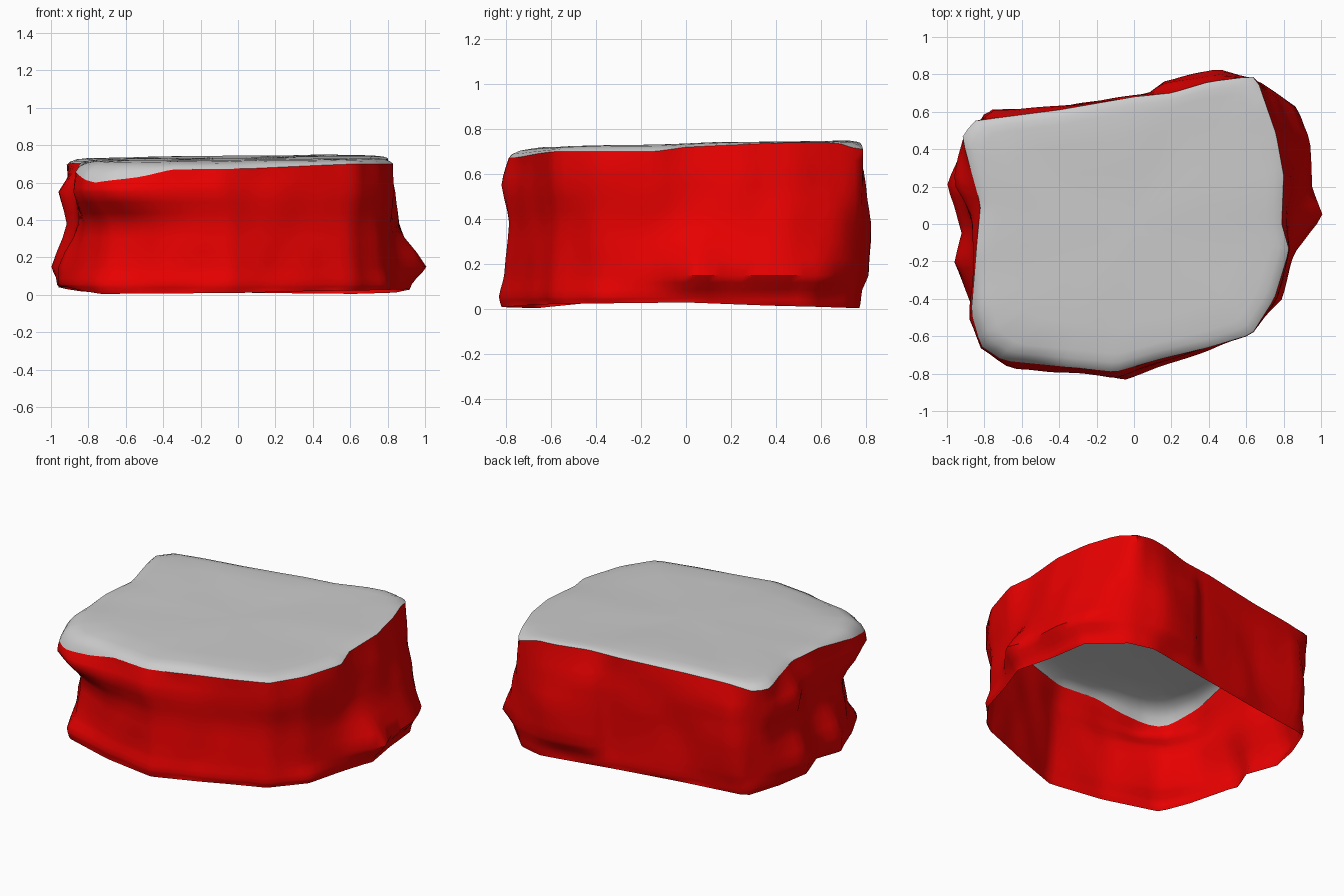
import bpy, bmesh, math
from mathutils import Vector, noise

if "Cube" in bpy.data.objects:
    bpy.data.objects.remove(bpy.data.objects["Cube"])

N = 120  # columns around the rock

# Plan outlines (counter-clockwise) at several heights
BASE = [(.93, .05), (.88, .3), (.85, .55), (.66, .74), (.5, .78), (.12, .71), (-.4, .62), (-.83, .56),
        (-.92, .35), (-.97, .15), (-.90, -.05), (-.96, -.2), (-.84, -.5), (-.75, -.66), (-.4, -.77),
        (-.05, -.83), (.25, -.73), (.62, -.59), (.79, -.4), (.86, -.15)]
LOW = [(1.01, .04), (.95, .2), (.94, .45), (.88, .62), (.67, .76), (.45, .82), (.14, .76), (.09, .70),
       (-.4, .62), (-.8, .59), (-.92, .4), (-1.0, .2), (-.92, -.05), (-.96, -.2), (-.83, -.45),
       (-.71, -.62), (-.4, -.74), (-.05, -.81), (.25, -.71), (.62, -.58), (.76, -.4), (.86, -.15)]
MID = [(.84, .03), (.86, .25), (.86, .45), (.76, .68), (.65, .77), (.45, .83), (.14, .76), (.09, .70),
       (-.4, .62), (-.78, .61), (-.89, .45), (-.91, .2), (-.86, 0), (-.85, -.2), (-.82, -.41),
       (-.71, -.59), (-.4, -.73), (-.05, -.79), (.25, -.69), (.60, -.57), (.75, -.4), (.82, -.15)]
HIGH = [(.82, .03), (.84, .25), (.80, .5), (.66, .78), (.45, .80), (.14, .75), (.08, .70), (-.3, .64),
        (-.76, .61), (-.91, .48), (-.97, .22), (-.86, .03), (-.86, -.25), (-.88, -.5), (-.82, -.66),
        (-.65, -.77), (-.1, -.82), (.3, -.69), (.63, -.59), (.77, -.4), (.84, -.13)]
TOP = [(.79, 0), (.80, .26), (.76, .48), (.66, .77), (.63, .79), (.4, .76), (.2, .70), (0, .68), (-.4, .61),
       (-.86, .55), (-.92, .46), (-.82, .1), (-.84, -.1), (-.87, -.47), (-.82, -.65), (-.7, -.73),
       (-.1, -.79), (.15, -.72), (.4, -.66), (.63, -.59), (.75, -.4), (.83, -.14)]
# Heights by angle in degrees: colour seam and bottom rim
SEAM = [(0, .72), (30, .74), (44, .74), (50, .705), (56, .74), (100, .725), (140, .71), (149, .69), (160, .705),
        (190, .705), (210, .65), (222, .60), (235, .63), (245, .67), (275, .675), (317, .70), (350, .70), (360, .72)]
RIM = [(0, .03), (25, .015), (50, .005), (90, .012), (145, .015), (170, .04), (195, .045), (222, .005),
       (270, .01), (300, .02), (330, .025), (360, .03)]


def radius(outline, a):
    """Distance from the centre to the outline along angle a."""
    d = Vector((math.cos(a), math.sin(a)))
    for i, p in enumerate(outline):
        p, q = Vector(p), Vector(outline[(i + 1) % len(outline)])
        e = q - p
        den = d.x * e.y - d.y * e.x
        if abs(den) < 1e-9:
            continue
        t = (p.x * e.y - p.y * e.x) / den
        s = (p.x * d.y - p.y * d.x) / den
        if t > 0 and -1e-6 <= s <= 1 + 1e-6:
            return t
    return .8


def height(table, a):
    deg = math.degrees(a) % 360
    for (d0, z0), (d1, z1) in zip(table, table[1:]):
        if d0 <= deg <= d1:
            return z0 + (z1 - z0) * (deg - d0) / (d1 - d0)


def surface_z(x, y):
    """Gently tilted top surface."""
    return .732 + .008 * x + .02 * y + .006 * noise.noise(Vector((x * 3, y * 3, 2)))


def polar(r, a, z):
    return Vector((r * math.cos(a), r * math.sin(a), z))


def build(name, rings, centre=None, colour=None):
    """Skin a stack of closed rings, optionally closing to a centre point."""
    bm = bmesh.new()
    rows = [[bm.verts.new(p) for p in ring] for ring in rings]
    for lo, hi in zip(rows, rows[1:]):
        for i in range(N):
            j = (i + 1) % N
            bm.faces.new((lo[i], lo[j], hi[j], hi[i]))
    if centre:
        c = bm.verts.new(centre)
        for i in range(N):
            bm.faces.new((rows[-1][i], rows[-1][(i + 1) % N], c))
    me = bpy.data.meshes.new(name)
    bm.to_mesh(me)
    bm.free()
    ob = bpy.data.objects.new(name, me)
    bpy.context.collection.objects.link(ob)
    if colour:
        mat = bpy.data.materials.new(name + "_red")
        mat.diffuse_color = colour
        mat.use_nodes = True
        mat.node_tree.nodes["Principled BSDF"].inputs["Base Color"].default_value = mat.diffuse_color
        me.materials.append(mat)
    bpy.ops.object.select_all(action='DESELECT')
    ob.select_set(True)
    bpy.context.view_layer.objects.active = ob
    bpy.ops.object.shade_smooth_by_angle(angle=math.radians(50))


angles = [2 * math.pi * i / N for i in range(N)]

# Craggy side wall, open underneath
levels = [(0, BASE), (.055, BASE), (.15, LOW), (.38, MID), (.55, HIGH), (1, TOP)]
wall = [[] for _ in range(16)]
for a in angles:
    top, rim = height(SEAM, a), height(RIM, a)
    keys = []
    for z, outline in levels:
        r = radius(outline, a) * (.99 if z == 0 else 1)
        keys.append((rim if z == 0 else min(z, top), r))
    for k in range(16):
        u = k / 3
        i = min(int(u), 4)
        f = u - i
        g = f * f * (3 - 2 * f) * .5 + f * .5
        z = keys[i][0] + (keys[i + 1][0] - keys[i][0]) * f
        r = keys[i][1] + (keys[i + 1][1] - keys[i][1]) * g
        if 0 < k < 15:
            r += .012 * noise.noise(polar(r, a, z) * 5)
        wall[k].append(polar(r, a, z))
build("rock_wall", wall, colour=(.8, 0, 0, 1))

# Smooth cap with a slightly rounded rim
cap = [wall[-1]]
for f, drop in ((.98, .6), (.94, .25), (.88, .07), (.7, 0), (.45, 0), (.2, 0)):
    ring = []
    for p in wall[-1]:
        x, y = p.x * f, p.y * f
        z = surface_z(x, y)
        ring.append(Vector((x, y, z + (p.z - z) * drop)))
    cap.append(ring)
build("rock_cap", cap, centre=(0, 0, surface_z(0, 0)))
